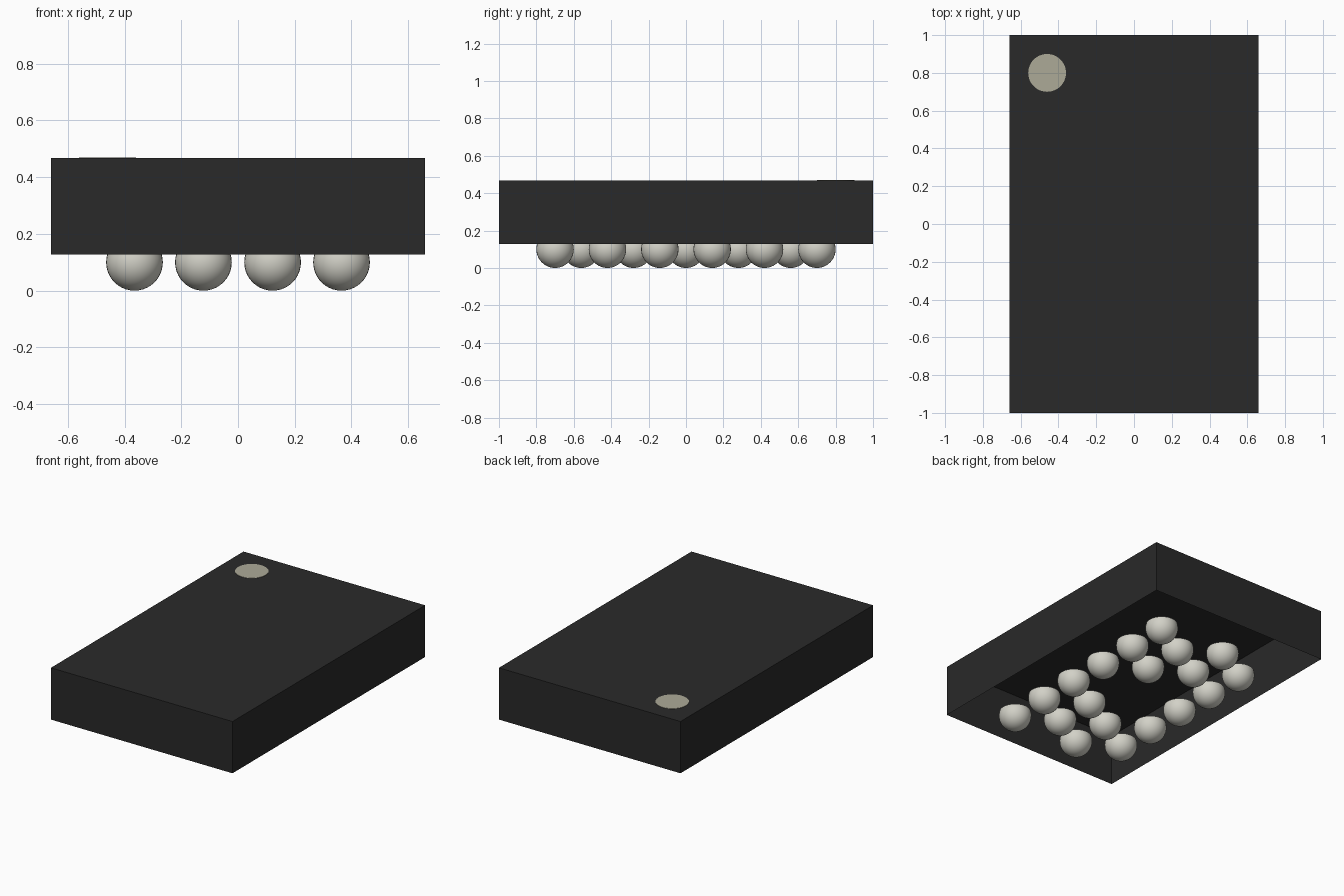
import bpy, bmesh
from mathutils import Matrix, Vector

if "Cube" in bpy.data.objects:
    bpy.data.objects.remove(bpy.data.objects["Cube"], do_unlink=True)


def make_material(name, rgb):
    mat = bpy.data.materials.new(name)
    mat.use_nodes = True
    color = (*rgb, 1.0)
    mat.diffuse_color = color
    mat.node_tree.nodes["Principled BSDF"].inputs["Base Color"].default_value = color
    return mat


def add_object(name, bm, mat, smooth=False):
    mesh = bpy.data.meshes.new(name)
    for face in bm.faces:
        face.smooth = smooth
    bm.to_mesh(mesh)
    bm.free()
    mesh.materials.append(mat)
    obj = bpy.data.objects.new(name, mesh)
    bpy.context.collection.objects.link(obj)
    return obj


black = make_material("body black", (0.0225, 0.0225, 0.0225))
beige = make_material("marker beige", (0.415, 0.4, 0.312))
metal = make_material("solder metal", (0.645, 0.638, 0.572))

BOTTOM, TOP = 0.128, 0.468
HALF_WIDTH = 0.66
RADIUS = 0.1

# Package body: a thin shell, open underneath
bm = bmesh.new()
bmesh.ops.create_cube(bm, size=1.0)
bmesh.ops.scale(bm, vec=(2 * HALF_WIDTH, 2.0, TOP - BOTTOM), verts=bm.verts)
bmesh.ops.translate(bm, vec=(0, 0, (TOP + BOTTOM) / 2), verts=bm.verts)
under = [f for f in bm.faces if f.normal.z < -0.9]
bmesh.ops.delete(bm, geom=under, context='FACES_ONLY')
add_object("package_body", bm, black)

# Round orientation marker on the top
bm = bmesh.new()
bmesh.ops.create_cone(bm, cap_ends=True, segments=48, radius1=RADIUS, radius2=RADIUS,
                      depth=0.004, matrix=Matrix.Translation((-0.46, 0.8, TOP)))
add_object("corner_marker", bm, beige)

# Solder balls: staggered columns, trimmed flush with the underside of the body
bm = bmesh.new()
bmesh.ops.create_uvsphere(bm, u_segments=32, v_segments=20, radius=RADIUS)
bmesh.ops.bisect_plane(bm, geom=bm.verts[:] + bm.edges[:] + bm.faces[:],
                       plane_co=Vector((0, 0, BOTTOM - RADIUS)), plane_no=(0, 0, 1),
                       clear_outer=True)
first = add_object("solder_ball", bm, metal, smooth=True)

PITCH = 0.14
columns = {
    -0.365: (-4, -2, 0, 2, 4),
    -0.122: (-5, -3, 3, 5),
    0.122: (-4, -2, 2, 4),
    0.365: (-5, -3, -1, 1, 3, 5),
}
spots = [(x, row * PITCH) for x, rows in columns.items() for row in rows]
for i, (x, y) in enumerate(spots):
    ball = first
    if i:
        ball = bpy.data.objects.new("solder_ball", first.data)
        bpy.context.collection.objects.link(ball)
    ball.location = (x, y, RADIUS)
